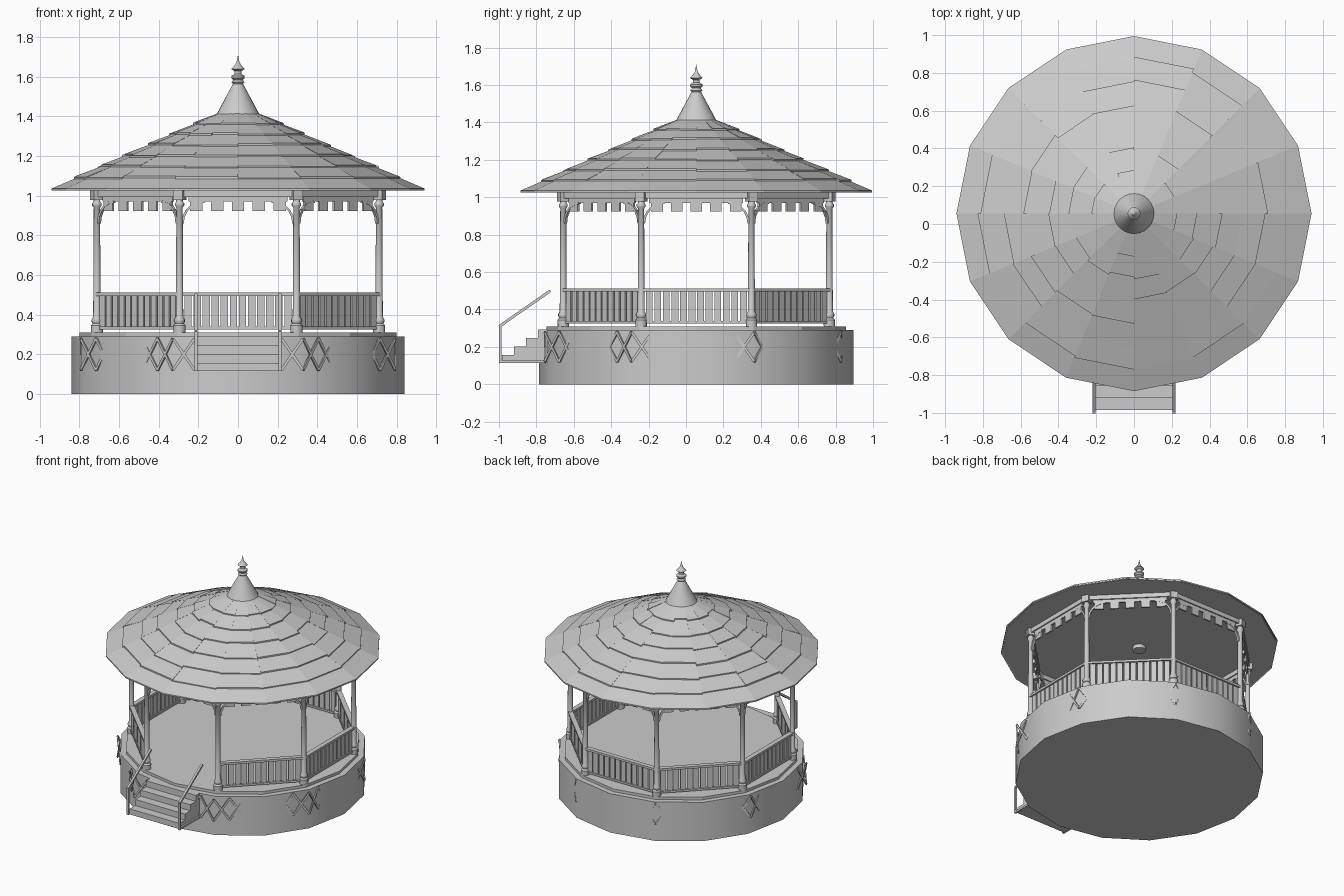
import bpy, bmesh, random
from math import pi, cos, sin, atan2, hypot, radians
from mathutils import Matrix, Vector

random.seed(4)
if "Cube" in bpy.data.objects:
    bpy.data.objects.remove(bpy.data.objects["Cube"])

GREY = (0.6, 0.6, 0.6, 1)
mat = bpy.data.materials.new("plain_grey")
mat.use_nodes = True
mat.diffuse_color = GREY
mat.node_tree.nodes["Principled BSDF"].inputs["Base Color"].default_value = GREY

CENTRE = Matrix.Translation((0, 0.055, 0))
POST_R = 0.77
HALF = POST_R * sin(pi / 8)
APO = POST_R * cos(pi / 8)


def finish(bm, name, smooth=0):
    """Turn a bmesh into an object, smooth below the given edge angle."""
    bmesh.ops.recalc_face_normals(bm, faces=bm.faces)
    if smooth:
        for f in bm.faces:
            f.smooth = True
        for e in bm.edges:
            e.smooth = e.calc_face_angle(0) < radians(smooth)
    me = bpy.data.meshes.new(name)
    bm.to_mesh(me)
    bm.free()
    me.materials.append(mat)
    ob = bpy.data.objects.new(name, me)
    bpy.context.collection.objects.link(ob)


def box(bm, m, centre, size):
    bmesh.ops.create_cube(bm, size=1, matrix=m @ Matrix.Translation(centre)
                          @ Matrix.Diagonal((*size, 1)))


def beam(bm, m, p, q, y, width, depth):
    """Bar between two (x, z) points in the plane at y."""
    dx, dz = q[0] - p[0], q[1] - p[1]
    mid = ((p[0] + q[0]) / 2, y, (p[1] + q[1]) / 2)
    turn = Matrix.Translation(mid) @ Matrix.Rotation(atan2(dx, dz), 4, 'Y')
    box(bm, m @ turn, (0, 0, 0), (width, depth, hypot(dx, dz)))


def lathe(bm, m, profile, sides):
    """Revolve (radius, z) points around the local z axis."""
    vs = [bm.verts.new((r, 0, z)) for r, z in profile]
    es = [bm.edges.new(pair) for pair in zip(vs, vs[1:])]
    out = bmesh.ops.spin(bm, geom=vs + es, axis=(0, 0, 1), cent=(0, 0, 0),
                         angle=2 * pi, steps=sides)
    new = set(vs) | {v for f in bm.faces for v in f.verts if not f.tag}
    bmesh.ops.remove_doubles(bm, verts=list(new), dist=1e-4)
    fresh = [f for f in bm.faces if not f.tag]
    bmesh.ops.transform(bm, matrix=m, verts=list({v for f in fresh for v in f.verts}))
    for f in fresh:
        f.tag = True


def span(k, base=CENTRE):
    return base @ Matrix.Rotation(k * pi / 4, 4, 'Z')


# Round base and floor
bm = bmesh.new()
lathe(bm, CENTRE, [(0, 0), (0.84, 0), (0.84, 0.29), (0, 0.29)], 16)
finish(bm, "base_drum", 30)
bm = bmesh.new()
lathe(bm, CENTRE, [(0, 0.28), (0.8, 0.28), (0.8, 0.31), (0, 0.31)], 16)
finish(bm, "floor")

# Crossed lattice strips around the base, showing at the corners
bm = bmesh.new()
LAT_R = 0.858
lat_half, lat_y = LAT_R * sin(pi / 8), -LAT_R * cos(pi / 8)
pitch = lat_half / 3
for k in range(8):
    m = span(k, Matrix.Translation((0, 0.037, 0)))
    for i in range(6):
        a = -lat_half + i * pitch
        beam(bm, m, (a, 0.12), (a + pitch, 0.28), lat_y, 0.014, 0.008)
        beam(bm, m, (a + pitch, 0.12), (a, 0.28), lat_y, 0.014, 0.008)
finish(bm, "base_lattice")

# Turned posts with square capitals
bm = bmesh.new()
caps = bmesh.new()
POST = [(0, 0.31), (0.03, 0.31), (0.031, 0.345), (0.022, 0.355), (0.027, 0.365),
        (0.027, 0.375), (0.019, 0.39), (0.016, 0.94), (0.024, 0.95), (0.024, 0.96),
        (0.017, 0.97), (0.017, 1.0), (0, 1.0)]
for k in range(8):
    m = span(k + 0.5) @ Matrix.Translation((0, -POST_R, 0))
    lathe(bm, m, POST, 12)
    box(caps, m, (0, 0, 1.005), (0.052, 0.052, 0.055))
finish(bm, "posts", 40)
finish(caps, "post_capitals")

# Beams, hanging valance and curved brackets on each side
beams, valance, brackets = bmesh.new(), bmesh.new(), bmesh.new()
for k in range(8):
    m = span(k)
    box(beams, m, (0, -APO, 1.012), (2 * HALF, 0.03, 0.036))
    box(valance, m, (0, -APO, 0.985), (0.5, 0.012, 0.03))
    for i in range(-2, 3):
        box(valance, m, (i * 0.105, -APO, 0.955), (0.062, 0.012, 0.065))
    for s in (-1, 1):
        arc = [(s * (HALF - 0.125 + 0.11 * cos(t * pi / 10)), 0.86 + 0.11 * sin(t * pi / 10))
               for t in range(6)]
        for p, q in zip(arc, arc[1:]):
            beam(brackets, m, p, q, -APO, 0.012, 0.016)
finish(beams, "roof_beams")
finish(valance, "valance")
finish(brackets, "brackets")

# Railings on every side but the front
rails, pickets = bmesh.new(), bmesh.new()
COUNT = 12
step = (2 * HALF - 0.04) / COUNT
for k in range(1, 8):
    m = span(k)
    box(rails, m, (0, -APO, 0.503), (2 * HALF, 0.034, 0.016))
    box(rails, m, (0, -APO, 0.332), (2 * HALF, 0.022, 0.014))
    for i in range(COUNT):
        x = (i + 0.5 - COUNT / 2) * step
        box(pickets, m, (x, -APO, 0.415), (step * 0.8, 0.01, 0.17))
finish(rails, "rails")
finish(pickets, "railing_pickets")

# Stairs rising to the floor
bm = bmesh.new()
for i in range(4):
    front = -0.985 + i * 0.065
    top = 0.157 + i * 0.045
    box(bm, Matrix(), (0, (front - 0.74) / 2, (top + 0.115) / 2),
        (0.41, -0.74 - front, top - 0.115))
finish(bm, "stairs")

# Stair handrails
bm = bmesh.new()
side = Matrix.Rotation(pi / 2, 4, 'Z')
for y in (-0.212, 0.212):
    beam(bm, side, (-0.993, 0.115), (-0.993, 0.32), y, 0.013, 0.015)
    beam(bm, side, (-0.998, 0.31), (-0.725, 0.5), y, 0.015, 0.015)
    beam(bm, side, (-0.993, 0.122), (-0.76, 0.122), y, 0.014, 0.012)
finish(bm, "stair_handrails")


# Roof core with a flat ceiling
def roof_z(r):
    return 1.032 + 0.455 * (0.94 - r)


bm = bmesh.new()
lathe(bm, CENTRE, [(0, 1.026), (0.93, 1.026), (0.93, roof_z(0.93)), (0.09, roof_z(0.09)),
                   (0, roof_z(0.09))], 16)
finish(bm, "roof_core")

# Overlapping roof boards in courses, slightly uneven
bm = bmesh.new()
COURSES = 7
depth = (0.94 - 0.1) / COURSES
for c in range(COURSES):
    for s in range(16):
        outer = 0.94 - c * depth + (random.uniform(-0.012, 0.012) if c else 0)
        inner = 0.94 - (c + 1) * depth - 0.02
        lift = 0.009 + (random.uniform(-0.002, 0.003) if c else -0.005)
        verts = bmesh.ops.create_cube(bm, size=2)["verts"]
        for v in verts:
            r = outer if v.co.y < 0 else inner
            ang = (s + 0.5 + 0.5 * v.co.x) * pi / 8
            up = (lift if v.co.y < 0 else 0) if v.co.z > 0 else -0.006
            v.co = CENTRE @ Vector((r * cos(ang), r * sin(ang), roof_z(r) + up))
finish(bm, "roof_boards")

# Spire cone, finial and ceiling boss
bm = bmesh.new()
lathe(bm, CENTRE, [(0, 1.4), (0.11, 1.405), (0.1, 1.425), (0.022, 1.57), (0, 1.57)], 24)
finish(bm, "spire_cone", 40)
bm = bmesh.new()
lathe(bm, CENTRE, [(0, 1.56), (0.024, 1.562), (0.032, 1.572), (0.024, 1.583), (0.034, 1.593),
                   (0.034, 1.603), (0.018, 1.613), (0.018, 1.628), (0.034, 1.638),
                   (0.016, 1.658), (0.008, 1.67), (0, 1.71)], 16)
finish(bm, "finial", 40)
bm = bmesh.new()
lathe(bm, CENTRE, [(0, 1.0), (0.045, 1.0), (0.045, 1.03), (0, 1.03)], 16)
finish(bm, "ceiling_boss", 30)
